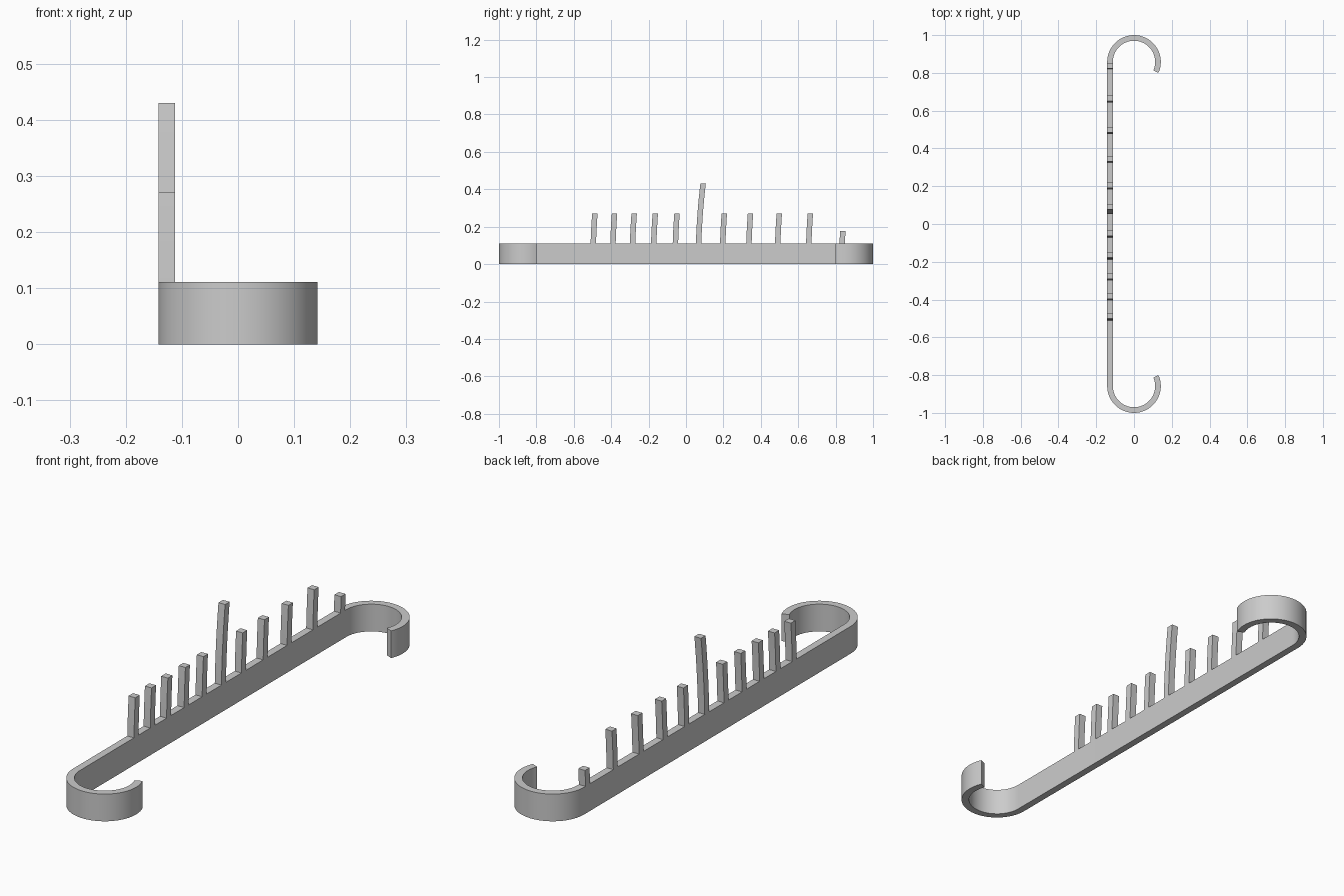
import bpy
import bmesh
from math import sin, cos, radians

cube = bpy.data.objects.get("Cube")
if cube:
    bpy.data.objects.remove(cube)

OUTER, THICK, HEIGHT = 0.142, 0.03, 0.111
INNER = OUTER - THICK
CENTRE_Y = 1 - OUTER        # centre of each end hook
HOOK_SWEEP, STEPS = 204, 36

grey = bpy.data.materials.new("plain_grey")
grey.use_nodes = True
grey.diffuse_color = (0.6, 0.6, 0.6, 1)
grey.node_tree.nodes["Principled BSDF"].inputs["Base Color"].default_value = grey.diffuse_color


def loft(name, rings):
    """Join four-cornered cross-sections into a capped solid."""
    bm = bmesh.new()
    loops = [[bm.verts.new(p) for p in ring] for ring in rings]
    for a, b in zip(loops, loops[1:]):
        for i in range(4):
            j = (i + 1) % 4
            bm.faces.new((a[i], a[j], b[j], b[i]))
    bm.faces.new(loops[0])
    bm.faces.new(loops[-1])
    bmesh.ops.recalc_face_normals(bm, faces=bm.faces)
    mesh = bpy.data.meshes.new(name)
    bm.to_mesh(mesh)
    bm.free()
    mesh.materials.append(grey)
    obj = bpy.data.objects.new(name, mesh)
    bpy.context.collection.objects.link(obj)
    bpy.ops.object.select_all(action="DESELECT")
    obj.select_set(True)
    bpy.context.view_layer.objects.active = obj
    bpy.ops.object.shade_smooth_by_angle(angle=radians(30))
    return obj


def hook_section(angle, side):
    """Upright band section on the hook at the front (-1) or back (1)."""
    def point(r, z):
        return (r * cos(angle), side * (CENTRE_Y + r * sin(angle)), z)
    return [point(INNER, 0), point(OUTER, 0), point(OUTER, HEIGHT), point(INNER, HEIGHT)]


# Long bar with a curled hook at both ends, one continuous band
angles = [radians(180 - HOOK_SWEEP * i / STEPS) for i in range(STEPS + 1)]
front = [hook_section(a, -1) for a in reversed(angles)]
back = [hook_section(a, 1) for a in angles]
loft("hooked_bar", front + back)


# Row of pegs that bend gently towards the back
def peg(name, y, height, width=0.029, steps=8):
    rings = []
    for i in range(steps + 1):
        h = height * i / steps
        y0 = y + 0.03 * h + 0.14 * h * h
        z = HEIGHT + h
        rings.append([(-OUTER, y0, z), (-INNER, y0, z),
                      (-INNER, y0 + width, z), (-OUTER, y0 + width, z)])
    loft(name, rings)


for n, y in enumerate((-0.51, -0.405, -0.3, -0.187, -0.071, 0.182, 0.322, 0.476, 0.642), 1):
    peg(f"peg_{n}", y, 0.16)
peg("tall_peg", 0.053, 0.319)
peg("short_peg", 0.821, 0.066)
